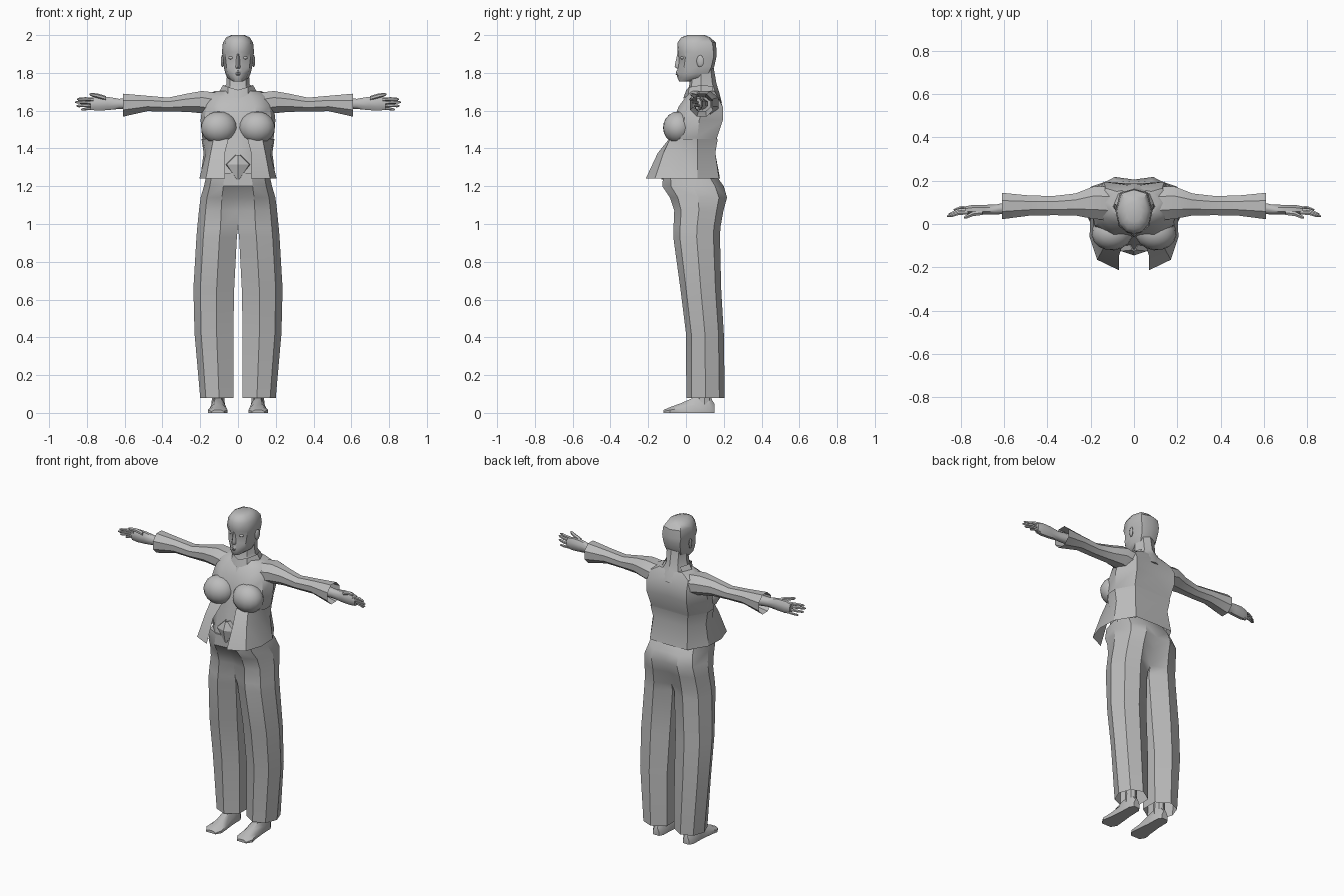
import bpy, bmesh, math
from mathutils import Vector, Matrix

cube = bpy.data.objects.get("Cube")
if cube:
    bpy.data.objects.remove(cube, do_unlink=True)

mat = bpy.data.materials.new("plain grey")
mat.use_nodes = True
GREY = (0.5, 0.5, 0.5, 1)
mat.diffuse_color = GREY
bsdf = mat.node_tree.nodes["Principled BSDF"]
bsdf.inputs["Base Color"].default_value = GREY
bsdf.inputs["Roughness"].default_value = 0.8


def finish(name, bm, angle=38):
    """Mirror the left half across x = 0, weld, shade and link."""
    geom = bm.verts[:] + bm.edges[:] + bm.faces[:]
    copy = bmesh.ops.duplicate(bm, geom=geom)["geom"]
    for v in copy:
        if isinstance(v, bmesh.types.BMVert):
            v.co.x *= -1
    bmesh.ops.remove_doubles(bm, verts=bm.verts[:], dist=0.0004)
    bmesh.ops.recalc_face_normals(bm, faces=bm.faces[:])
    mesh = bpy.data.meshes.new(name)
    bm.to_mesh(mesh)
    bm.free()
    mesh.materials.append(mat)
    ob = bpy.data.objects.new(name, mesh)
    bpy.context.collection.objects.link(ob)
    bpy.ops.object.select_all(action='DESELECT')
    ob.select_set(True)
    bpy.context.view_layer.objects.active = ob
    bpy.ops.object.shade_smooth_by_angle(angle=math.radians(angle))
    return ob


def loft(bm, rings, closed=False, caps=(True, True)):
    """Skin a list of rings of 3D points, leaving out the mirror plane."""
    rows = [[bm.verts.new(p) for p in r] for r in rings]
    n = len(rows[0])
    for a, b in zip(rows, rows[1:]):
        for i in range(n if closed else n - 1):
            j = (i + 1) % n
            quad = (a[i], a[j], b[j], b[i])
            if any(abs(v.co.x) > 1e-4 for v in quad):
                bm.faces.new(quad)
    for row, cap in zip((rows[0], rows[-1]), caps):
        if cap:
            bm.faces.new(row)


def level(rows):
    """Rows of (z, x, y, x, y, ...) to rings of points."""
    return [[(r[i], r[i + 1], r[0]) for i in range(1, len(r), 2)] for r in rows]


def tube(bm, path, sides=6, caps=(True, True)):
    """Tube along x; path items are (x, y, z, radius_y, radius_z)."""
    rings = []
    for x, y, z, ry, rz in path:
        rings.append([(x, y + ry * math.cos(t), z + rz * math.sin(t))
                      for t in (2 * math.pi * (k + 0.5) / sides for k in range(sides))])
    loft(bm, rings, True, caps)


def ball(bm, pos, size, turn=0, u=12, v=8):
    m = (Matrix.Translation(pos) @ Matrix.Rotation(turn, 4, 'Z')
         @ Matrix.Diagonal((*size, 1)))
    bmesh.ops.create_uvsphere(bm, u_segments=u, v_segments=v, radius=1, matrix=m)


# Head: half outlines from face centre round to the back
bm = bmesh.new()
loft(bm, level([
    (1.755, 0, -.036, .015, -.033, .022, -.02, .025, 0, .015, .02, 0, .03),
    (1.775, 0, -.046, .02, -.042, .045, -.01, .058, .05, .04, .10, 0, .11),
    (1.80, 0, -.049, .022, -.041, .056, -.005, .068, .06, .05, .12, 0, .135),
    (1.835, 0, -.043, .022, -.037, .061, -.01, .076, .06, .055, .135, 0, .15),
    (1.88, 0, -.039, .025, -.03, .066, -.003, .08, .06, .06, .145, 0, .16),
    (1.91, 0, -.046, .03, -.042, .07, -.01, .085, .06, .065, .145, 0, .162),
    (1.96, 0, -.045, .035, -.036, .068, 0, .08, .06, .06, .14, 0, .158),
    (1.988, 0, -.025, .03, -.018, .052, .01, .062, .06, .045, .118, 0, .128),
    (2.0, 0, .01, .02, .015, .03, .03, .035, .06, .025, .09, 0, .1)]))
finish("head", bm)

# Nose, lips, eyes, ears
bm = bmesh.new()
loft(bm, level([(1.90, 0, -.046, .005, -.042, .008, -.03),
                (1.845, 0, -.058, .009, -.046, .014, -.03),
                (1.832, 0, -.060, .012, -.048, .016, -.03),
                (1.824, 0, -.050, .009, -.045, .014, -.03)]))
finish("nose", bm)
bm = bmesh.new()
loft(bm, level([(1.812, 0, -.049, .014, -.043, .02, -.035),
                (1.805, 0, -.055, .014, -.047, .023, -.035),
                (1.799, 0, -.051, .014, -.045, .024, -.035),
                (1.793, 0, -.055, .012, -.046, .02, -.035),
                (1.786, 0, -.047, .012, -.041, .016, -.035)]))
finish("lips", bm)
bm = bmesh.new()
ball(bm, (.036, -.018, 1.88), (.015, .012, .009))
finish("eyes", bm)
bm = bmesh.new()
ball(bm, (.083, .075, 1.862), (.007, .02, .032), -.25, 8, 6)
finish("ears", bm)

# Neck
bm = bmesh.new()
loft(bm, level([
    (1.64, 0, -.02, .05, 0, .11, .08, .07, .17, 0, .19),
    (1.70, 0, .008, .045, .022, .085, .085, .055, .155, 0, .175),
    (1.74, 0, .018, .042, .03, .062, .08, .04, .14, 0, .162),
    (1.83, 0, .03, .04, .04, .056, .08, .042, .13, 0, .146)]))
finish("neck", bm)

# Collar band standing round the neck front
bm = bmesh.new()
loft(bm, [[(0, -.015, 1.665), (.055, .01, 1.68), (.10, .08, 1.70), (.075, .14, 1.70)],
          [(0, .002, 1.71), (.052, .018, 1.725), (.08, .08, 1.735), (.055, .14, 1.73)]],
     caps=(False, False))
finish("collar", bm)

# Torso: half outlines from the breastbone to the spine
bm = bmesh.new()
loft(bm, level([
    (1.24, 0, -.12, .08, -.115, .14, -.05, .165, .05, .11, .14, 0, .15),
    (1.38, 0, -.095, .08, -.09, .145, -.04, .16, .05, .11, .14, 0, .145),
    (1.46, 0, -.07, .1, -.075, .175, -.03, .19, .06, .13, .165, 0, .165),
    (1.55, 0, -.05, .1, -.065, .18, -.01, .198, .07, .14, .195, 0, .185),
    (1.62, 0, -.03, .09, -.04, .165, .005, .19, .09, .14, .195, 0, .18),
    (1.675, 0, .0, .07, .0, .14, .03, .175, .09, .13, .165, 0, .175),
    (1.705, 0, .03, .05, .03, .10, .055, .12, .1, .08, .15, 0, .165)]))
finish("torso", bm)

# Bust
bm = bmesh.new()
ball(bm, (.1, -.04, 1.51), (.096, .082, .086), -.12, 16, 10)
finish("bust", bm)

# Flared jacket skirt, open at the front
bm = bmesh.new()
loft(bm, level([
    (1.45, .05, -.09, .13, -.085, .187, -.01, .193, .06, .13, .168, 0, .168),
    (1.375, .07, -.15, .145, -.12, .17, -.02, .182, .06, .12, .155, 0, .155),
    (1.24, .07, -.213, .17, -.165, .205, -.06, .2, .06, .13, .175, 0, .18)]),
    caps=(False, False))
finish("jacket_skirt", bm, 25)

# Waist knot seen in the jacket opening
bm = bmesh.new()
loft(bm, level([(1.365, 0, -.125, .01, -.12, .02, -.08),
                (1.315, 0, -.145, .06, -.125, .07, -.08),
                (1.235, 0, -.128, .006, -.125, .01, -.08)]))
finish("waist_knot", bm, 20)

# Trousers: (z, inner x, outer x, front y, back y, inner rounding)
bm = bmesh.new()
rings = []
for z, xi, xo, yf, yb, r in [
        (1.27, 0, .165, -.12, .15, 0), (1.20, 0, .18, -.125, .2, .02),
        (1.14, 0, .198, -.085, .217, .04), (1.07, 0, .207, -.062, .198, .07),
        (.98, 0, .216, -.066, .182, .15), (.93, .006, .22, -.067, .18, .22),
        (.66, .02, .236, -.03, .186, .24), (.42, .025, .23, 0, .2, .24),
        (.08, .025, .2, .002, .205, .24)]:
    w, d = xo - xi, yb - yf
    rings.append([(xi + w * u, yf + d * v, z) for u, v in
                  [(0, r), (.43, 0), (.83, .14), (1, .5), (.85, .86), (.45, 1), (0, 1 - r)]])
loft(bm, rings, True, (True, False))
finish("trousers", bm, 32)

# Bare feet: (y, inner x, outer x, top z), and ankles
bm = bmesh.new()
rings = []
for y, xi, xo, h in [(.15, .085, .125, .05), (.125, .07, .14, .085), (.05, .068, .142, .085),
                     (-.03, .06, .15, .05), (-.085, .055, .16, .03), (-.118, .075, .14, .016)]:
    w = xo - xi
    rings.append([(xi, y, 0), (xo, y, 0), (xo, y, h * .5),
                  (xo - w * .28, y, h), (xi + w * .28, y, h), (xi, y, h * .5)])
loft(bm, rings, True)
loft(bm, [[(.105 + s * math.cos(t), .098 + s * 1.15 * math.sin(t), z)
           for t in (math.pi * k / 4 for k in range(8))]
          for z, s in ((.04, .036), (.1, .031), (.3, .045))], True)
finish("feet", bm)

# Sleeves with open flared cuffs
bm = bmesh.new()
tube(bm, [(.11, .095, 1.63, .085, .07), (.19, .098, 1.645, .08, .064),
          (.27, .09, 1.642, .055, .052), (.37, .085, 1.632, .048, .04),
          (.48, .085, 1.638, .05, .044), (.61, .083, 1.629, .066, .066)], 8, (True, False))
finish("sleeves", bm, 35)

# Forearms and palms
bm = bmesh.new()
tube(bm, [(.44, .083, 1.636, .036, .03), (.57, .075, 1.636, .032, .032),
          (.63, .068, 1.636, .025, .029), (.69, .066, 1.638, .024, .038),
          (.745, .066, 1.637, .024, .040), (.78, .064, 1.634, .018, .032)], 8)
finish("forearms_and_palms", bm, 50)

# Fingers and thumbs: base, tip and thickness
bm = bmesh.new()
for base, tip, r in [((.765, .052, 1.659), (.852, .036, 1.661), .0095),
                     ((.77, .058, 1.642), (.862, .036, 1.645), .0095),
                     ((.77, .066, 1.626), (.855, .046, 1.625), .009),
                     ((.765, .074, 1.611), (.832, .066, 1.606), .008),
                     ((.70, .052, 1.666), (.785, .03, 1.687), .012)]:
    a, b = Vector(base), Vector(tip)
    mid = a.lerp(b, .5) + Vector((0, .006, .002))
    tube(bm, [(*a, r, r), (*mid, r, r), (*a.lerp(b, .88), r * .8, r * .8), (*b, r * .35, r * .35)])
finish("fingers", bm, 50)
